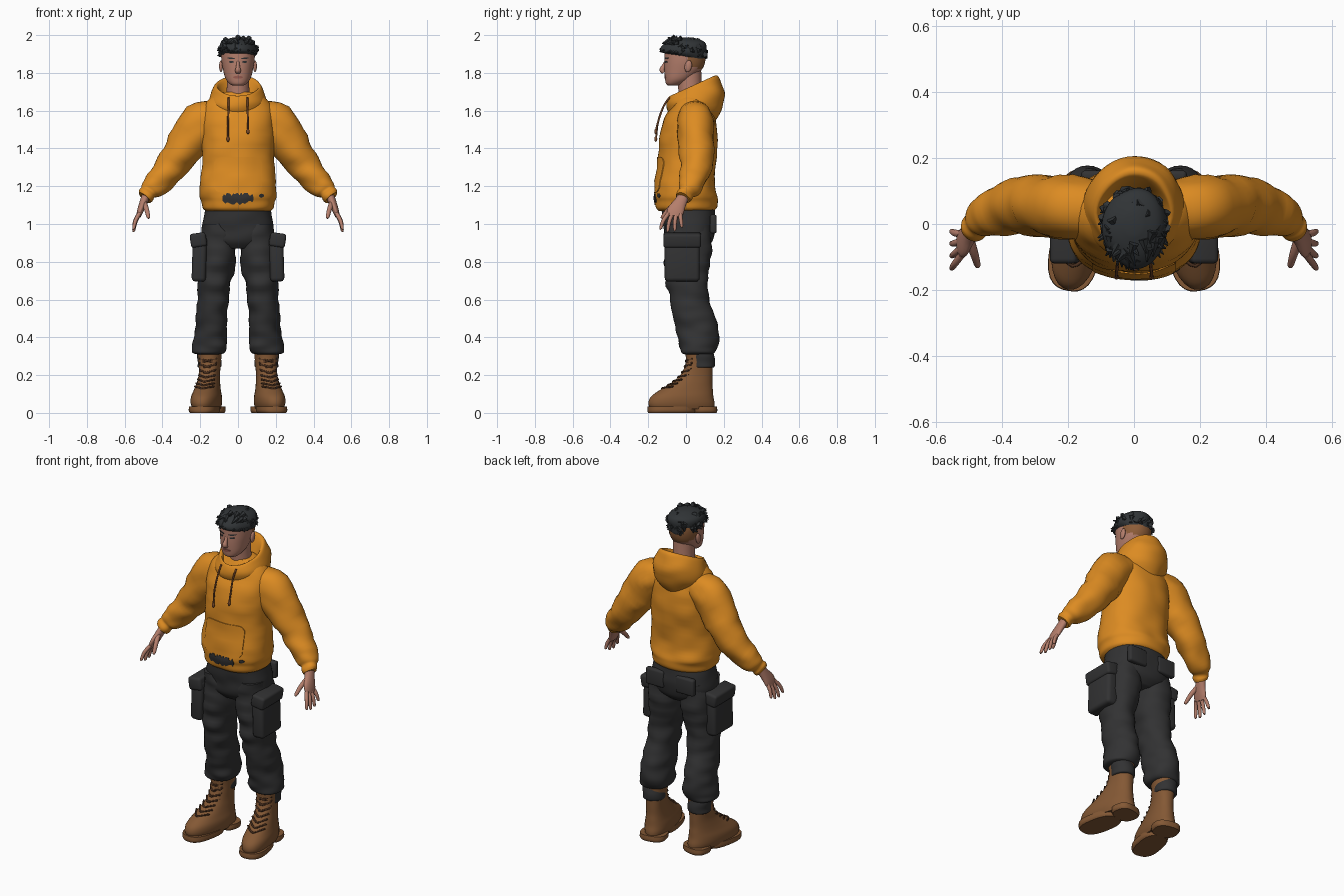
import bpy, bmesh, math, random
from mathutils import Vector, Matrix, noise
from mathutils.bvhtree import BVHTree

random.seed(4)
if "Cube" in bpy.data.objects:
    bpy.data.objects.remove(bpy.data.objects["Cube"])


def material(name, *rgb):
    mat = bpy.data.materials.new(name)
    mat.use_nodes = True
    mat.diffuse_color = (*rgb, 1)
    mat.node_tree.nodes["Principled BSDF"].inputs["Base Color"].default_value = (*rgb, 1)
    return mat


orange = material("orange_fabric", .72, .26, .016)
charcoal = material("charcoal_fabric", .032, .032, .033)
dark_hair = material("dark_hair", .03, .034, .037)
shaved = material("shaved_hair", .27, .11, .04)
skin = material("skin", .46, .21, .15)
lip = material("lip_pink", .33, .11, .085)
leather = material("brown_leather", .23, .098, .035)
lace_brown = material("dark_lace", .07, .03, .014)
cord = material("cord_brown", .2, .07, .025)


def finish(bm, name, mat, side=1, angle=50):
    """Turn a bmesh into a smooth shaded object, mirrored when side is -1."""
    for v in bm.verts:
        v.co.x *= side
    bmesh.ops.recalc_face_normals(bm, faces=bm.faces)
    mesh = bpy.data.meshes.new(name)
    bm.to_mesh(mesh)
    bm.free()
    mesh.materials.append(mat)
    obj = bpy.data.objects.new(name, mesh)
    bpy.context.collection.objects.link(obj)
    bpy.ops.object.select_all(action='DESELECT')
    obj.select_set(True)
    bpy.context.view_layer.objects.active = obj
    bpy.ops.object.shade_smooth_by_angle(angle=math.radians(angle))
    return obj


def refine(rows, steps):
    """Smoothly interpolate the rows of a cross-section table."""
    out, last = [], len(rows) - 1
    for i in range(last):
        near = rows[max(i - 1, 0)], rows[i], rows[i + 1], rows[min(i + 2, last)]
        for j in range(steps):
            t = j / steps
            out.append([q + .5 * t * (r - p + t * (2 * p - 5 * q + 4 * r - s + t * (3 * (q - r) + s - p)))
                        for p, q, r, s in zip(*near)])
    return out + [list(rows[-1])]


def loft(name, rows, mat, side=1, n=32, steps=4, power=2.0, fold=0, follow=False, matrix=Matrix()):
    """Skin rings (x, y, z, radius, radius, tilt), level or across the path."""
    bm = bmesh.new()
    rows = refine(rows, steps)
    centres = [Vector(r[:3]) for r in rows]
    rings = []
    for i, row in enumerate(rows):
        u, v = Vector((1, 0, 0)), Vector((0, 1, 0))
        if follow:
            t = (centres[min(i + 1, len(rows) - 1)] - centres[max(i - 1, 0)]).normalized()
            u = (v - t * v.dot(t)).normalized()
            v = t.cross(u)
        ring = []
        for k in range(n):
            a = math.tau * k / n
            c, s = math.cos(a), math.sin(a)
            grow = (abs(c) ** power + abs(s) ** power) ** (-1 / power)
            offset = (u * c * row[3] + v * s * row[4]) * grow
            if len(row) > 5:
                offset.z += row[5] * offset.y
            p = centres[i] + offset
            if fold:
                wave = noise.noise(Vector((p.x * 9, p.y * 9, p.z * 17)))
                p += offset.normalized() * fold * wave
            ring.append(bm.verts.new(matrix @ p))
        rings.append(ring)
    for low, high in zip(rings, rings[1:]):
        for k in range(n):
            bm.faces.new((low[k], low[k - 1], high[k - 1], high[k]))
    bm.faces.new(rings[0])
    bm.faces.new(rings[-1])
    return finish(bm, name, mat, side)


def blob(name, loc, size, mat, side=1, turn=0):
    bm = bmesh.new()
    place = Matrix.Translation(loc) @ Matrix.Rotation(turn, 4, 'X') @ Matrix.Diagonal((*size, 1))
    bmesh.ops.create_icosphere(bm, subdivisions=3, radius=1, matrix=place)
    return finish(bm, name, mat, side)


def box(name, loc, size, mat, side=1, turn=0, bevel=.02):
    bm = bmesh.new()
    place = Matrix.Translation(loc) @ Matrix.Rotation(turn, 4, 'Y') @ Matrix.Diagonal((*size, 1))
    bmesh.ops.create_cube(bm, size=1, matrix=place)
    bmesh.ops.bevel(bm, geom=bm.edges[:], offset=bevel, segments=3, profile=.5, affect='EDGES')
    return finish(bm, name, mat, side)


def plate(name, target, x, z, w, h, mat, power=2, jag=0, thick=.003, slant=0):
    """Thin patch laid onto the front of a target."""
    mesh = target.data
    tree = BVHTree.FromPolygons([v.co for v in mesh.vertices], [p.vertices[:] for p in mesh.polygons])
    bm = bmesh.new()
    columns = []
    for i in range(21):
        u = (i / 10 - 1) * .98
        half = h * (1 - abs(u) ** power) ** (1 / power)
        top, low = (half * (1 - jag * random.random()) for _ in "ab")
        column = []
        for j in range(7):
            pz = z + slant * u + low * (j / 6 - 1) + top * j / 6
            hit = tree.ray_cast(Vector((x + u * w, -1, pz)), Vector((0, 1, 0)))[0]
            column.append(bm.verts.new(hit - Vector((0, thick, 0))))
        columns.append(column)
    for a, b in zip(columns, columns[1:]):
        for j in range(6):
            bm.faces.new((a[j], b[j], b[j + 1], a[j + 1]))
    rim = bmesh.ops.extrude_face_region(bm, geom=bm.faces[:])["geom"]
    for v in rim:
        if isinstance(v, bmesh.types.BMVert):
            v.co.y += thick * 2
    return finish(bm, name, mat)


# Hooded top
torso = loft("hoodie_body", [
    (0, 0, 1.07, .172, .145), (0, 0, 1.085, .188, .158), (0, 0, 1.12, .194, .163),
    (0, 0, 1.15, .202, .167), (0, -.005, 1.21, .202, .158), (0, .003, 1.3, .193, .15),
    (0, .012, 1.42, .19, .155), (0, .016, 1.52, .195, .144), (0, .025, 1.6, .19, .117),
    (0, .03, 1.66, .155, .085), (0, .03, 1.7, .1, .06)], orange, n=64, power=2.3, fold=.008)
loft("hood", [
    (0, .02, 1.62, .07, .07, .4), (0, .03, 1.715, .1, .105, .45), (0, .035, 1.732, .114, .12, .45),
    (0, .042, 1.715, .13, .138, .4), (0, .05, 1.66, .152, .155, .25), (0, .05, 1.6, .145, .14, .1),
    (0, .05, 1.54, .09, .1, 0)], orange, n=48, fold=.008)
plate("front_pocket", torso, 0, 1.26, .13, .095, orange, power=6, thick=.004)
plate("hem_tear", torso, 0, 1.135, .085, .036, charcoal, power=3, jag=.6)
plate("small_tear", torso, .125, 1.15, .014, .012, charcoal, jag=.5)

# Head and face
loft("neck", [(0, .03, 1.6, .07, .065), (0, .022, 1.7, .06, .062), (0, .015, 1.84, .06, .065)], skin)
head = loft("head", [
    (0, -.068, 1.732, .025, .025), (0, -.06, 1.742, .045, .046), (0, -.038, 1.77, .066, .073),
    (0, -.014, 1.82, .08, .1), (0, -.005, 1.87, .088, .108), (0, -.005, 1.92, .087, .106),
    (0, -.005, 1.96, .07, .085), (0, 0, 1.985, .03, .04)], skin, n=48, power=2.15)
head.data.materials.append(shaved)
for face in head.data.polygons:
    c = face.center
    face.material_index = int(c.y > .005 and c.z > 1.85 - c.y * .4)
loft("nose", [(0, -.105, 1.862, .008, .008), (0, -.117, 1.835, .012, .01), (0, -.127, 1.815, .014, .015),
              (0, -.117, 1.803, .01, .014)], skin, n=16, follow=True)
plate("mouth", head, 0, 1.777, .026, .008, lip)
for side, tag in ((1, "left"), (-1, "right")):
    blob(tag + "_ear", (.09, .012, 1.835), (.01, .019, .032), skin, side, -.2)
    plate(tag + "_eye", head, side * .035, 1.858, .014, .005, dark_hair, thick=.002)
    plate(tag + "_eyebrow", head, side * .036, 1.877, .021, .004, dark_hair, slant=side * .002)

# Tousled hair: cap and pointed locks
loft("hair_cap", [
    (0, -.008, 1.888, .088, .108, -.15), (0, -.01, 1.905, .097, .118, -.1), (0, -.01, 1.94, .098, .118, 0),
    (0, -.006, 1.968, .076, .094, 0), (0, 0, 1.988, .02, .03, 0)], dark_hair, n=56, fold=.014)
bm = bmesh.new()
for i in range(90):
    a = math.tau * random.random()
    rise = random.choice((-.1, .1, .5, .9))
    out = Vector((math.cos(a) * math.cos(rise), math.sin(a) * math.cos(rise), math.sin(rise)))
    root = Vector((out.x * .093, out.y * .112 - .01, 1.912 + out.z * .072 - out.y * .018))
    aim = out * .5 + Vector((random.uniform(-.7, .7), -.5, random.uniform(-.9, .1)))
    place = Matrix.Translation(root) @ aim.to_track_quat('Z', 'Y').to_matrix().to_4x4()
    bmesh.ops.create_cone(bm, segments=6, radius1=.016, radius2=.002, depth=.045, cap_ends=True, matrix=place)
finish(bm, "hair_locks", dark_hair)

# Trousers seat
loft("trouser_seat", [
    (0, .005, 1.13, .165, .135), (0, .015, 1.04, .18, .142), (0, .02, .97, .193, .138),
    (0, .015, .91, .18, .125), (0, .01, .87, .1, .09)], charcoal, n=48, power=2.3, fold=.006)

boot_rows = [
    (0, -.07, .02, .066, .172), (0, -.075, .05, .075, .178), (0, -.072, .085, .075, .168),
    (0, -.05, .12, .066, .143), (0, -.022, .155, .059, .112), (0, .005, .2, .054, .086),
    (0, .02, .26, .057, .072), (0, .022, .315, .062, .074)]
boot_place = Matrix.Translation((.153, .05, 0)) @ Matrix.Rotation(math.radians(11), 4, 'Z')

for side, tag in ((1, "left"), (-1, "right")):
    # Sleeve, ending in a gathered cuff
    loft(tag + "_sleeve", [
        (.11, .04, 1.575, .085, .085), (.19, .05, 1.535, .1, .108), (.28, .056, 1.41, .095, .098),
        (.355, .058, 1.3, .083, .082), (.425, .032, 1.22, .068, .068), (.46, .01, 1.185, .06, .058),
        (.474, 0, 1.168, .047, .045), (.486, -.01, 1.152, .049, .046), (.496, -.016, 1.14, .042, .04)],
        orange, side, follow=True, fold=.014)
    # Hand
    loft(tag + "_palm", [
        (.48, -.005, 1.165, .03, .024), (.5, -.03, 1.115, .034, .021), (.517, -.055, 1.07, .045, .017),
        (.527, -.062, 1.04, .038, .012)], skin, side, n=20, follow=True)
    for i, finger in enumerate(("index", "middle", "ring", "little")):
        y, drop = -.093 + i * .021, (.066, .078, .074, .056)[i]
        spread = (i - 1.9) * .016
        loft(f"{tag}_{finger}_finger", [
            (.522, y, 1.055, .011, .011), (.542, y + spread * .6 - .008, 1.052 - drop * .5, .0105, .0105),
            (.552, y + spread - .01, 1.045 - drop, .008, .008), (.552, y + spread - .01, 1.04 - drop, .004, .004)],
            skin, side, n=12, follow=True)
    loft(tag + "_thumb", [(.5, -.045, 1.115, .014, .016), (.485, -.088, 1.08, .013, .013),
                          (.475, -.122, 1.04, .01, .01), (.473, -.13, 1.03, .005, .005)],
         skin, side, n=12, follow=True)
    # Drawstring
    end = 1.48 + side * .02
    loft(tag + "_drawstring", [(.05, -.088, 1.67, .005, .005), (.05, -.12, 1.62, .005, .005),
                               (.053, -.148, 1.54, .005, .005), (.053, -.158, end, .005, .005)],
         cord, side, n=8, follow=True)
    blob(tag + "_drawstring_knot", (.053, -.16, end - .01), (.008, .008, .015), cord, side)
    # Trouser leg and pockets
    loft(tag + "_trouser_leg", [
        (.1, .015, 1, .09, .125), (.104, .012, .86, .098, .124), (.118, .005, .73, .09, .112),
        (.13, .015, .61, .083, .102), (.135, .045, .51, .085, .108), (.14, .065, .41, .089, .11),
        (.145, .063, .345, .092, .1), (.15, .062, .318, .085, .09), (.15, .062, .31, .06, .07)],
        charcoal, side, power=2.2, fold=.016, steps=6)
    box(tag + "_cargo_pocket", (.205, -.02, .815), (.075, .185, .24), charcoal, side, -.03)
    box(tag + "_cargo_flap", (.21, -.02, .915), (.085, .2, .075), charcoal, side, .15, .015)
    box(tag + "_back_pocket", (.1, .145, 1.0), (.12, .035, .1), charcoal, side, 0, .012)
    loft(tag + "_trouser_cuff", [(.153, .088, .24, .058, .06), (.153, .088, .25, .064, .066),
                                 (.153, .085, .29, .064, .067), (.153, .08, .34, .06, .06)],
         charcoal, side, fold=.008)
    # Lace-up boot
    loft(tag + "_boot", boot_rows, leather, side, power=2.25, matrix=boot_place)
    for part, y, length in (("sole", -.13, .123), ("heel", .05, .06)):
        loft(f"{tag}_boot_{part}", [(0, y, 0, .07, length), (0, y, .012, .077, length + .004),
                                    (0, y, .035, .076, length + .002)],
             leather, side, power=2.7, matrix=boot_place)
    for i, row in enumerate(refine(boot_rows, 4)[13:27:2]):
        for cross in (-1, 1):
            x, y, z, rx, ry = row
            loft(f"{tag}_lace_{i}_{cross}", [
                (-cross * rx * .8, y - ry * .64, z - .012, .005, .005), (0, y - ry - .002, z, .005, .005),
                (cross * rx * .8, y - ry * .64, z + .012, .005, .005)],
                lace_brown, side, n=8, follow=True, matrix=boot_place)
